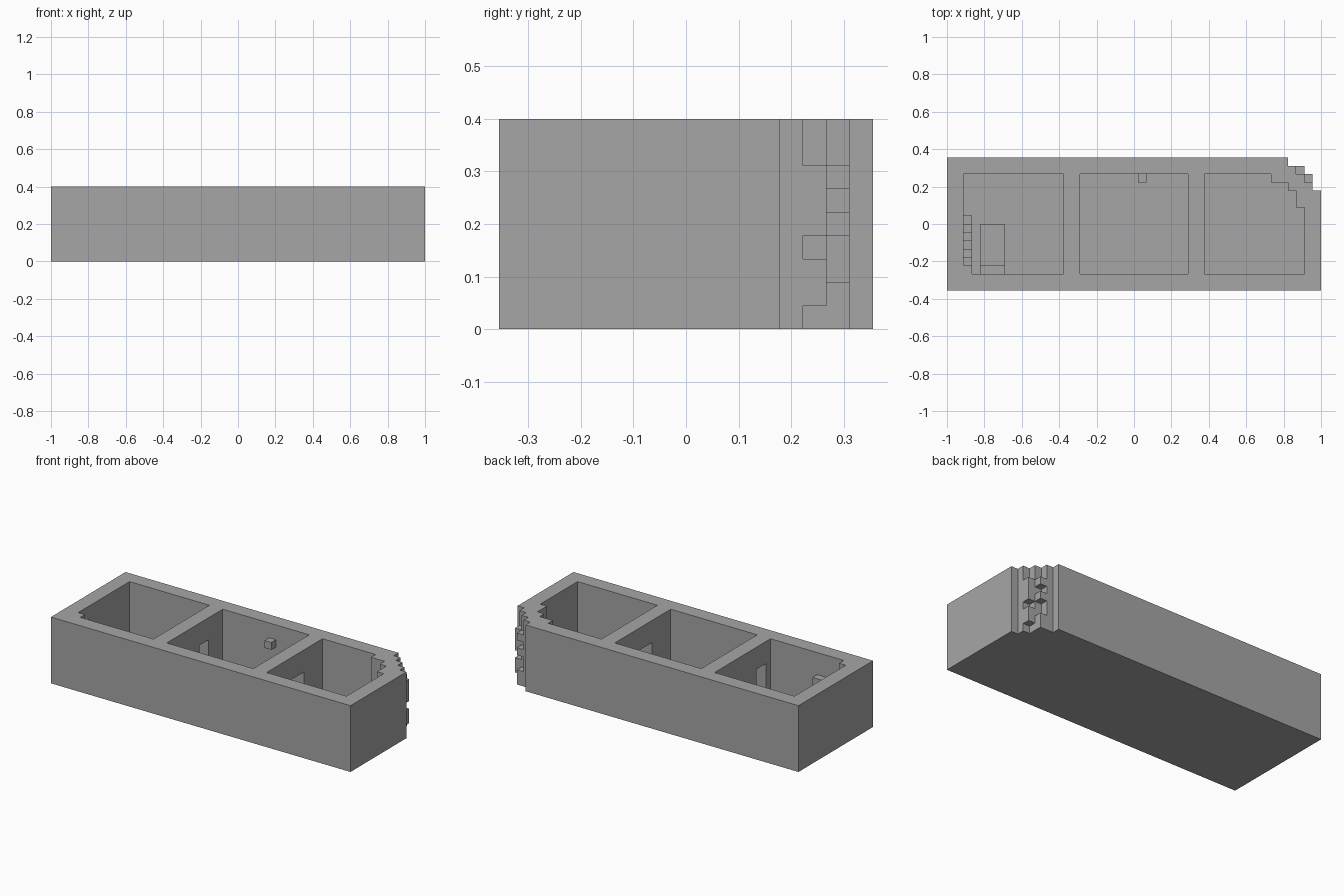
import bpy, bmesh
from itertools import product

if "Cube" in bpy.data.objects:
    bpy.data.objects.remove(bpy.data.objects["Cube"])

# Everything sits on a block grid of 45 x 16 x 9 cells
NX, NY, NZ = 45, 16, 9
V = 2.0 / NX

grey = bpy.data.materials.new("stone_grey")
grey.diffuse_color = (0.38, 0.38, 0.38, 1)
grey.use_nodes = True
grey.node_tree.nodes["Principled BSDF"].inputs["Base Color"].default_value = grey.diffuse_color


def box(i0, i1, j0, j1, k0, k1):
    """Cells in a half-open box."""
    return set(product(range(i0, i1), range(j0, j1), range(k0, k1)))


def build(name, cells):
    """Skin a set of cells with outward-facing quads."""
    bm = bmesh.new()
    verts = {}

    def vert(p):
        if p not in verts:
            verts[p] = bm.verts.new((p[0] * V - 1, (p[1] - NY / 2) * V, p[2] * V))
        return verts[p]

    for c in cells:
        for axis in range(3):
            u, w = (axis + 1) % 3, (axis + 2) % 3
            for side in (0, 1):
                n = list(c)
                n[axis] += 2 * side - 1
                if tuple(n) in cells:
                    continue
                quad = []
                for a, b in ((0, 0), (1, 0), (1, 1), (0, 1)):
                    p = list(c)
                    p[axis] += side
                    p[u] += a
                    p[w] += b
                    quad.append(vert(tuple(p)))
                bm.faces.new(quad if side else quad[::-1])
    mesh = bpy.data.meshes.new(name)
    bm.to_mesh(mesh)
    bm.free()
    mesh.materials.append(grey)
    ob = bpy.data.objects.new(name, mesh)
    bpy.context.collection.objects.link(ob)
    return ob


# Walled building: solid block with three rooms hollowed out
shell = box(0, NX, 0, NY, 0, NZ)
for i0, i1 in ((2, 14), (16, 29)):
    shell -= box(i0, i1, 2, 14, 2, NZ)

# Third room narrows in steps towards the rounded corner
for i1, j0, j1 in ((43, 2, 10), (42, 10, 12), (41, 12, 13), (39, 13, 14)):
    shell -= box(31, i1, j0, j1, 2, NZ)

# Doorways through the dividing walls
shell -= box(14, 16, 9, 11, 2, 6)
shell -= box(14, 16, 3, 5, 2, 6)
shell -= box(29, 31, 6, 10, 2, 6)

# Stepped rounded corner outside
for i0, j in ((41, 15), (42, 14), (43, 13), (44, 12)):
    shell -= box(i0, NX, j, j + 1, 0, NZ)
# Protruding stones on the corner
shell |= {(43, 13, k) for k in (1, 2, 4, 5, 6)}
shell |= {(42, 14, k) for k in (0, 1, 4, 6)}
build("building_shell", shell)

# Staircase climbing along the left wall
stairs = set()
for step in range(7):
    stairs |= box(2, 3, 8 - step, 9 - step, 2, 3 + step)
build("staircase", stairs)

# Bed with a raised headboard
build("bed", box(4, 7, 2, 8, 2, 4) | box(4, 7, 2, 3, 4, 6))

# Lamp block on the back wall of the middle room
build("wall_lamp", box(23, 24, 13, 14, 6, 7))
